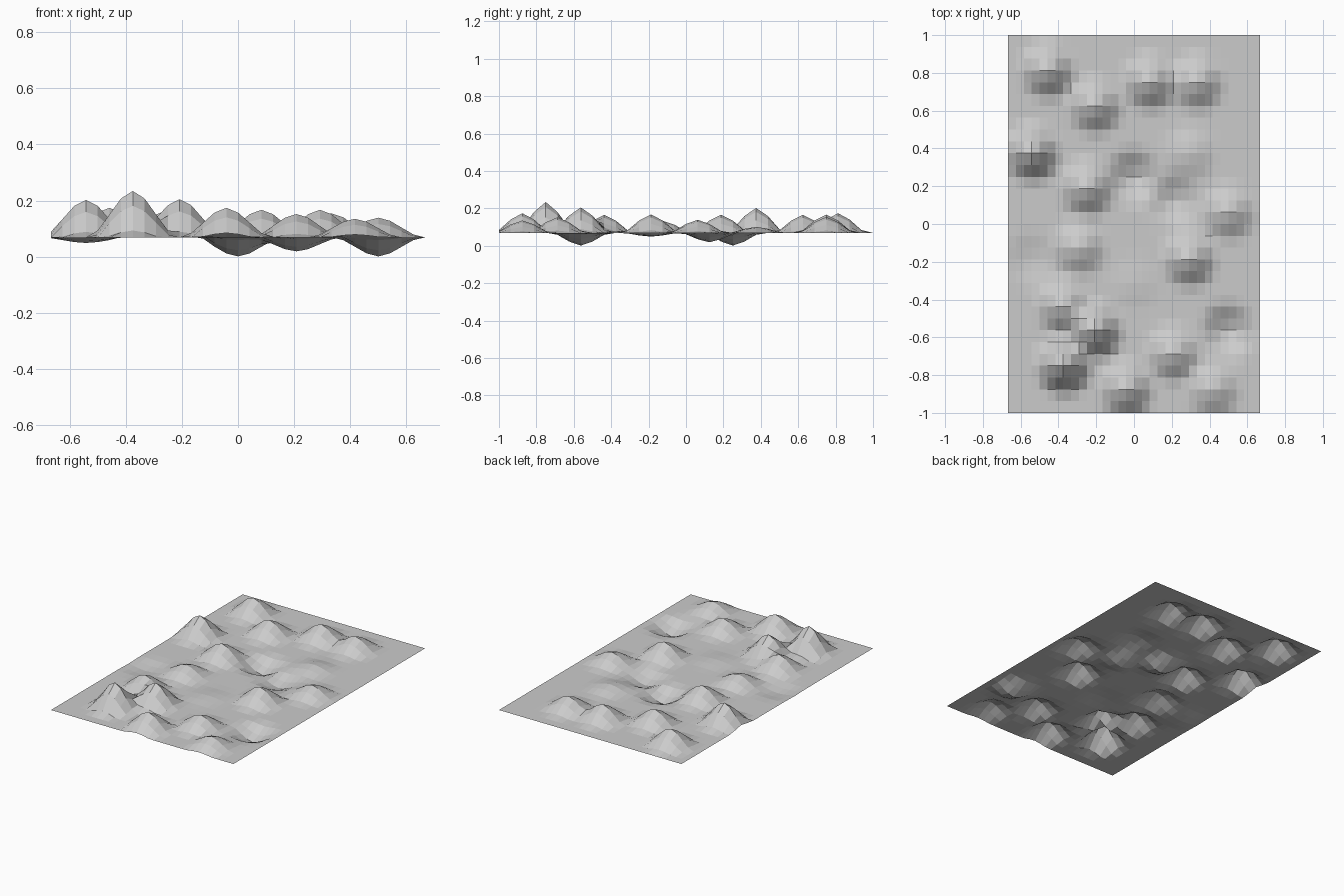
import bpy, bmesh, math

NX = NY = 32          # grid cells across and along
BASE = 0.069          # height of the flat ground
RADIUS = 0.165        # reach of each soft pull

# hills and hollows: x, y, height above ground
PEAKS = [
    (-0.4583, 0.8125, 0.105), (-0.2083, 0.625, 0.096), (0.0833, 0.75, 0.098),
    (0.3333, 0.75, 0.085), (-0.5417, 0.375, 0.133), (-0.25, 0.1875, 0.097),
    (0.5, 0.0625, 0.070), (-0.2917, -0.125, 0.065), (0.2917, -0.1875, 0.098),
    (-0.375, -0.4375, 0.096), (-0.2083, -0.5625, 0.136), (-0.375, -0.75, 0.165),
    (0.2083, -0.6875, 0.083), (-0.0417, -0.875, 0.105), (0.4167, -0.875, 0.066),
    (0.2917, 0.375, 0.032), (0.0, -0.3125, 0.012),
    (0.5, -0.5625, -0.068), (0.0, 0.25, -0.068),
    (0.2083, 0.125, -0.050), (-0.5417, -0.1875, -0.020),
]


def height(x, y):
    z = BASE
    for px, py, h in PEAKS:
        d = 1 - math.hypot(x - px, y - py) / RADIUS
        if d > 0:
            z += h * d * d * (3 - 2 * d)   # smooth falloff
    return z


# rectangular ground sheet, pulled into hills and hollows
bm = bmesh.new()
bmesh.ops.create_grid(bm, x_segments=NX, y_segments=NY, size=1)
for v in bm.verts:
    v.co.x *= 2 / 3
    v.co.z = height(v.co.x, v.co.y)
mesh = bpy.data.meshes.new("terrain")
bm.to_mesh(mesh)
bm.free()
bpy.context.collection.objects.link(bpy.data.objects.new("terrain", mesh))
